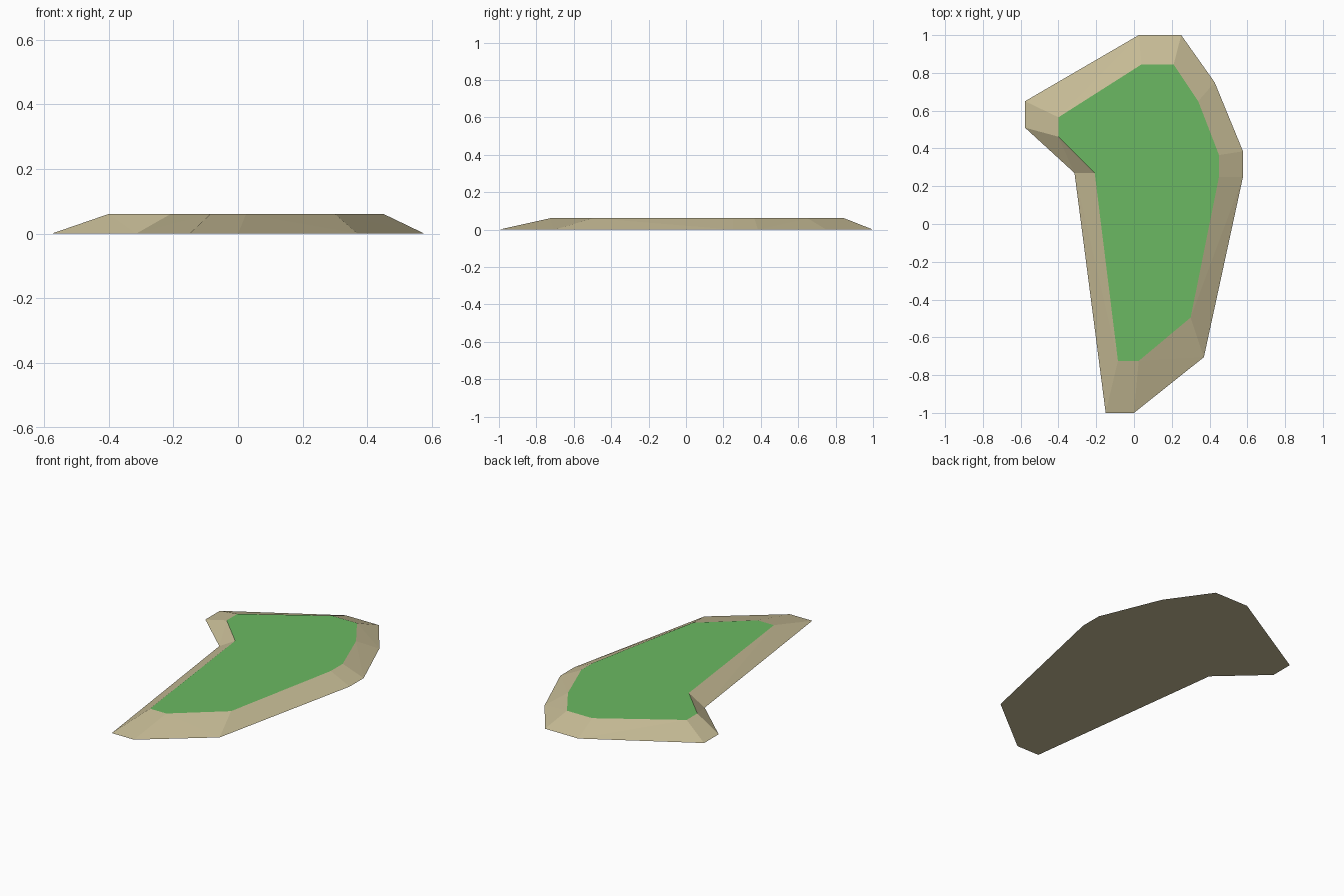
import bpy, bmesh

if "Cube" in bpy.data.objects:
    bpy.data.objects.remove(bpy.data.objects["Cube"])

HEIGHT = 0.061

# Shoreline and plateau outlines, matching points, counter-clockwise
SHORE = [(-0.15, -1.0), (0.0, -1.0), (0.37, -0.705), (0.577, 0.25),
         (0.577, 0.385), (0.427, 0.75), (0.25, 1.0), (0.025, 1.0),
         (-0.577, 0.65), (-0.577, 0.51), (-0.315, 0.27)]
PLATEAU = [(-0.085, -0.725), (0.025, -0.725), (0.30, -0.495), (0.45, 0.25),
           (0.45, 0.365), (0.34, 0.65), (0.21, 0.845), (0.04, 0.845),
           (-0.40, 0.565), (-0.40, 0.462), (-0.208, 0.27)]


def material(name, colour):
    mat = bpy.data.materials.new(name)
    mat.diffuse_color = (*colour, 1.0)
    mat.use_nodes = True
    mat.node_tree.nodes["Principled BSDF"].inputs["Base Color"].default_value = mat.diffuse_color
    return mat


bm = bmesh.new()
low = [bm.verts.new((x, y, 0)) for x, y in SHORE]
high = [bm.verts.new((x, y, HEIGHT)) for x, y in PLATEAU]

# Flat underside and grass top
bm.faces.new(low[::-1])
grass_top = bm.faces.new(high)
grass_top.material_index = 1

# Sloping sandy banks
n = len(low)
for i in range(n):
    j = (i + 1) % n
    bm.faces.new((low[i], low[j], high[j], high[i]))

# Split faces cleanly into triangles (the outline is concave)
bmesh.ops.triangulate(bm, faces=bm.faces[:])

mesh = bpy.data.meshes.new("island")
bm.to_mesh(mesh)
bm.free()
mesh.materials.append(material("sand", (0.565, 0.497, 0.301)))
mesh.materials.append(material("grass green", (0.147, 0.485, 0.122)))
island = bpy.data.objects.new("island", mesh)
bpy.context.collection.objects.link(island)
